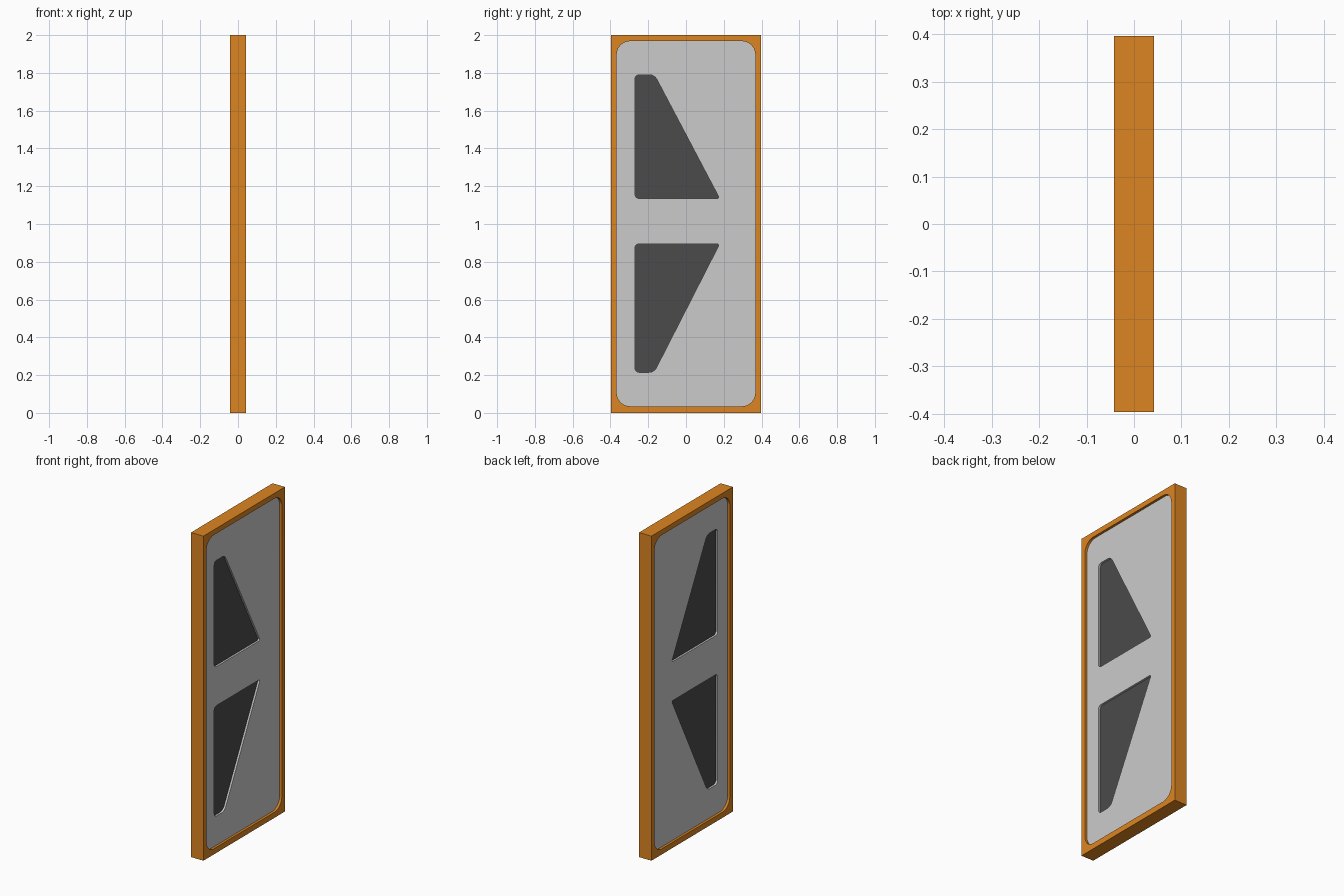
import bpy
from math import radians, pi, tan
from mathutils import Vector

if "Cube" in bpy.data.objects:
    bpy.data.objects.remove(bpy.data.objects["Cube"])


def rounded(corners, steps=6):
    """Outline from (y, z, radius) corners with rounded corners."""
    out = []
    n = len(corners)
    for i, (y, z, r) in enumerate(corners):
        p = Vector((y, z))
        if r == 0:
            out.append(p)
            continue
        a = (Vector(corners[i - 1][:2]) - p).normalized()
        b = (Vector(corners[(i + 1) % n][:2]) - p).normalized()
        half = a.angle(b) / 2
        t = r / tan(half)
        centre = p + (a + b).normalized() * (t * t + r * r) ** 0.5
        start, end = p + a * t - centre, p + b * t - centre
        for k in range(steps + 1):
            d = start.lerp(end, k / steps).normalized() * r
            out.append(centre + d)
    return out


def plate(name, outlines, half_depth, color=None):
    """Flat slab in the YZ plane; inner outlines become holes."""
    cu = bpy.data.curves.new(name, 'CURVE')
    cu.dimensions = '2D'
    cu.fill_mode = 'BOTH'
    cu.extrude = half_depth
    for pts in outlines:
        s = cu.splines.new('POLY')
        s.points.add(len(pts) - 1)
        for sp, p in zip(s.points, pts):
            sp.co = (p.x, p.y, 0, 1)
        s.use_cyclic_u = True
    ob = bpy.data.objects.new(name, cu)
    ob.rotation_euler = (pi / 2, 0, pi / 2)
    bpy.context.collection.objects.link(ob)
    bpy.ops.object.select_all(action='DESELECT')
    ob.select_set(True)
    bpy.context.view_layer.objects.active = ob
    bpy.ops.object.convert(target='MESH')
    ob = bpy.context.object
    ob.name = name
    bpy.ops.object.transform_apply(location=False, rotation=True, scale=False)
    bpy.ops.object.shade_smooth_by_angle(angle=radians(30))
    if color:
        mat = bpy.data.materials.new(name + "_color")
        mat.diffuse_color = color
        mat.use_nodes = True
        mat.node_tree.nodes["Principled BSDF"].inputs["Base Color"].default_value = mat.diffuse_color
        ob.data.materials.append(mat)
    return ob


def rect(w, z0, z1, r):
    return rounded([(-w, z0, r), (w, z0, r), (w, z1, r), (-w, z1, r)])


outer = rect(0.397, 0, 2, 0)
opening = rect(0.367, 0.035, 1.968, 0.07)
upper = rounded([(-0.27, 1.135, 0.022), (0.178, 1.135, 0.008),
                 (-0.167, 1.79, 0.045), (-0.27, 1.79, 0.022)])
lower = rounded([(-0.27, 0.895, 0.022), (0.178, 0.895, 0.008),
                 (-0.169, 0.215, 0.045), (-0.27, 0.215, 0.022)])

# Orange surround, recessed grey panel, and deeper dark windows
plate("door_frame", [outer, opening], 0.042, (0.72, 0.235, 0.015, 1))
plate("door_panel", [opening, upper, lower], 0.027)
plate("upper_window", [upper], 0.015, (0.07, 0.07, 0.07, 1))
plate("lower_window", [lower], 0.015, (0.07, 0.07, 0.07, 1))
